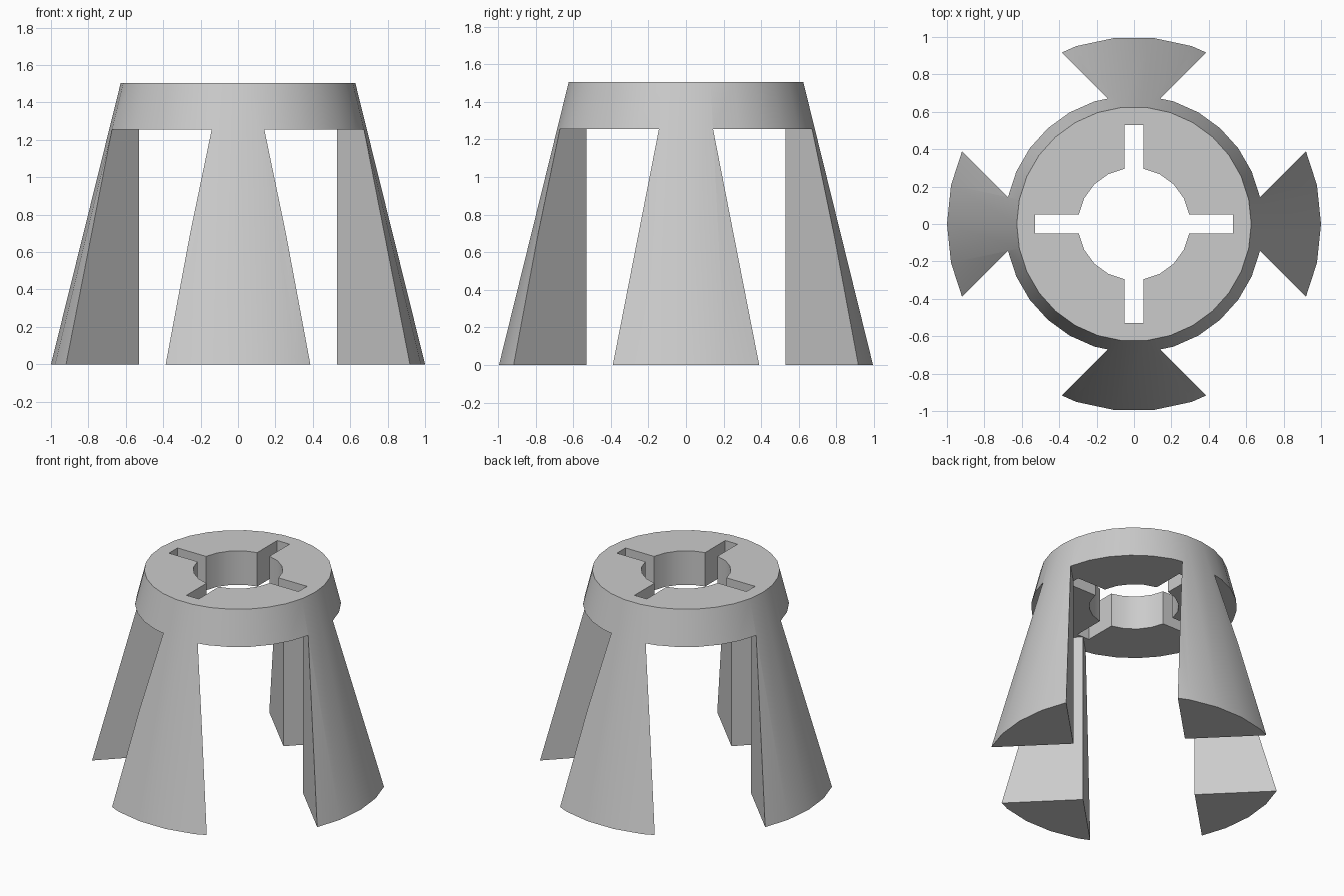
import bpy, bmesh
from math import sin, cos, pi, radians, asin
from mathutils import Matrix, Vector

default = bpy.data.objects.get("Cube")
if default:
    bpy.data.objects.remove(default, do_unlink=True)

HEIGHT, RING_BOTTOM = 1.505, 1.255
BASE_R, TOP_R = 1.0, 0.627
REACH = 0.53          # inner ridge of each leg, also the slot ends
HOLE_R, SLOT_HALF = 0.30, 0.05

grey = bpy.data.materials.new("plain_grey")
grey.use_nodes = True
colour = (0.6, 0.6, 0.6, 1)
grey.diffuse_color = colour
grey.node_tree.nodes["Principled BSDF"].inputs["Base Color"].default_value = colour


def link(name, bm):
    bmesh.ops.recalc_face_normals(bm, faces=bm.faces)
    mesh = bpy.data.meshes.new(name)
    bm.to_mesh(mesh)
    bm.free()
    mesh.materials.append(grey)
    obj = bpy.data.objects.new(name, mesh)
    bpy.context.collection.objects.link(obj)
    return obj


def prism(name, quarter, z0, z1):
    """Extrude an outline made of one quarter repeated four times."""
    bm = bmesh.new()
    verts = []
    for k in range(4):
        turn = Matrix.Rotation(k * pi / 2, 3, "Z")
        verts += [bm.verts.new(turn @ Vector((x, y, z0))) for x, y in quarter]
    face = bm.faces.new(verts)
    new = bmesh.ops.extrude_face_region(bm, geom=[face])["geom"]
    top = [v for v in new if isinstance(v, bmesh.types.BMVert)]
    bmesh.ops.translate(bm, verts=top, vec=(0, 0, z1 - z0))
    return link(name, bm)


def cut(target, cutter):
    cutter.hide_render = True
    mod = target.modifiers.new("cut", "BOOLEAN")
    mod.operation, mod.solver, mod.object = "DIFFERENCE", "EXACT", cutter
    bpy.context.view_layer.objects.active = target
    bpy.ops.object.modifier_apply(modifier=mod.name)
    bpy.data.objects.remove(cutter, do_unlink=True)


# Tapered body
bm = bmesh.new()
rings = []
for radius, z in ((BASE_R, 0), (TOP_R, HEIGHT)):
    rings.append([bm.verts.new((radius * cos(i * pi / 15), radius * sin(i * pi / 15), z))
                  for i in range(30)])
    bm.faces.new(rings[-1])
for i in range(30):
    j = (i + 1) % 30
    bm.faces.new((rings[0][i], rings[0][j], rings[1][j], rings[1][i]))
body = link("four_legged_collar", bm)

# Space between the wedge-shaped legs
cut(body, prism("leg_gap_cutter",
                [(REACH, 0), (REACH + 1, 1), (1, REACH + 1)], -0.1, RING_BOTTOM))

# Round hole with four slots through the collar
a = asin(SLOT_HALF / HOLE_R)
angles = [a, radians(27), radians(45), radians(63), pi / 2 - a]
quarter = [(REACH - 0.001, -SLOT_HALF), (REACH - 0.001, SLOT_HALF)]
quarter += [(HOLE_R * cos(t), HOLE_R * sin(t)) for t in angles]
cut(body, prism("slotted_hole_cutter", quarter, RING_BOTTOM - 0.1, HEIGHT + 0.1))

# Smooth the curved faces, keep cut edges crisp
bpy.ops.object.select_all(action="DESELECT")
body.select_set(True)
bpy.context.view_layer.objects.active = body
bpy.ops.object.shade_smooth_by_angle(angle=radians(30))
